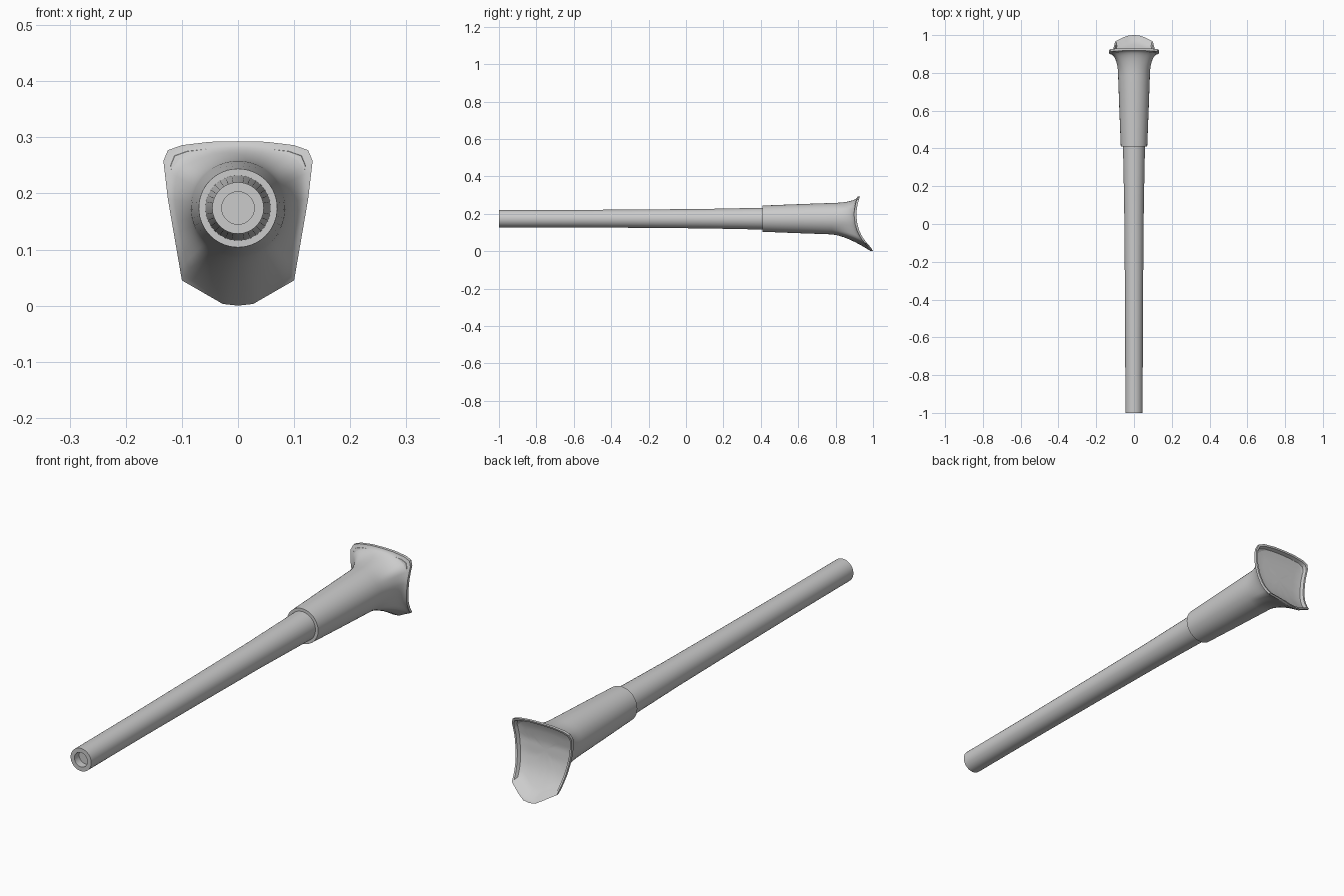
import bpy, bmesh, math

if "Cube" in bpy.data.objects:
    bpy.data.objects.remove(bpy.data.objects["Cube"])

CZ = 0.174  # height of the long axis

grey = bpy.data.materials.new("plain grey")
grey.diffuse_color = (0.6, 0.6, 0.6, 1)
grey.use_nodes = True
grey.node_tree.nodes["Principled BSDF"].inputs["Base Color"].default_value = grey.diffuse_color


def loft(name, rings, angle=35):
    """Skin a list of equal rings and close both ends."""
    bm = bmesh.new()
    vs = [[bm.verts.new(p) for p in ring] for ring in rings]
    n = len(rings[0])
    for a, b in zip(vs, vs[1:]):
        for i in range(n):
            j = (i + 1) % n
            bm.faces.new((a[i], a[j], b[j], b[i]))
    bm.faces.new(vs[0][::-1])
    bm.faces.new(vs[-1])
    bmesh.ops.recalc_face_normals(bm, faces=bm.faces)
    mesh = bpy.data.meshes.new(name)
    bm.to_mesh(mesh)
    bm.free()
    ob = bpy.data.objects.new(name, mesh)
    bpy.context.collection.objects.link(ob)
    mesh.materials.append(grey)
    bpy.ops.object.select_all(action='DESELECT')
    ob.select_set(True)
    bpy.context.view_layer.objects.active = ob
    bpy.ops.object.shade_smooth_by_angle(angle=math.radians(angle))
    return ob


def circle(y, r, angles):
    return [(r * math.cos(a), y, CZ + r * math.sin(a)) for a in angles]


def interp(table, v):
    for (a, fa), (b, fb) in zip(table, table[1:]):
        if v <= b:
            return fa + (fb - fa) * (v - a) / (b - a)
    return table[-1][1]


def lerp(a, b, t):
    return a + (b - a) * t


# Tapered tube with a recessed bore at the front
even = [2 * math.pi * i / 32 for i in range(32)]
tube = [(-0.97, 0.029), (-1, 0.029), (-1, 0.046), (-0.63, 0.0465),
        (-0.24, 0.049), (0.1, 0.052), (0.45, 0.059)]
loft("tube", [circle(y, r, even) for y, r in tube])

# Shield-shaped outline of the end plate: right half, top to bottom
half = [(0, 0.293), (0.05, 0.292), (0.10, 0.286), (0.125, 0.277),
        (0.133, 0.258), (0.125, 0.19), (0.10, 0.045), (0.027, 0.003), (0, 0)]
steps = [3, 3, 2, 2, 4, 7, 5, 2]
right = []
for (a, b), (c, d), n in zip(half, half[1:], steps):
    right += [(lerp(a, c, k / n), lerp(b, d, k / n)) for k in range(n)]
right.append(half[-1])
outline = right + [(-x, z) for x, z in right[-2:0:-1]]
angles = [math.atan2(z - CZ, x) for x, z in outline]

# Backward sweep of the plate by height
sweep = [(0, 1.0), (0.02, 0.988), (0.045, 0.966), (0.07, 0.947), (0.1, 0.93),
         (0.145, 0.916), (0.2, 0.91), (0.25, 0.917), (0.293, 0.93)]


def plate_ring(scale, offset):
    ring = []
    for x, z in outline:
        z = CZ + (z - CZ) * scale
        ring.append((x * scale, interp(sweep, z) + offset, z))
    return ring


# Sleeve, trumpet flare, rim and shallow dish in one skin
rings = [circle(0.41, 0.058, angles), circle(0.41, 0.07, angles),
         circle(0.6, 0.0775, angles), circle(0.78, 0.084, angles)]
edge = plate_ring(1, -0.012)
base = circle(0.78, 0.084, angles)
N = 10
for k in range(1, N + 1):
    p = k / N * math.pi / 2
    ring = []
    for (bx, by, bz), (ex, ey, ez) in zip(base, edge):
        low = min(1, max(0, (0.12 - ez) / 0.1))  # the lower lip flares straighter
        t = math.sin(p)
        f = lerp(1 - math.cos(p), t ** 1.5, low)
        ring.append((lerp(bx, ex, f), lerp(by, ey, t), lerp(bz, ez, f)))
    rings.append(ring)
rings += [plate_ring(1, 0), plate_ring(0.94, 0), plate_ring(0.9, -0.014)]
rings += [plate_ring(s, -0.016) for s in (0.75, 0.6, 0.45, 0.3, 0.15, 0.02)]
loft("sleeve_and_end_plate", rings, 40)
